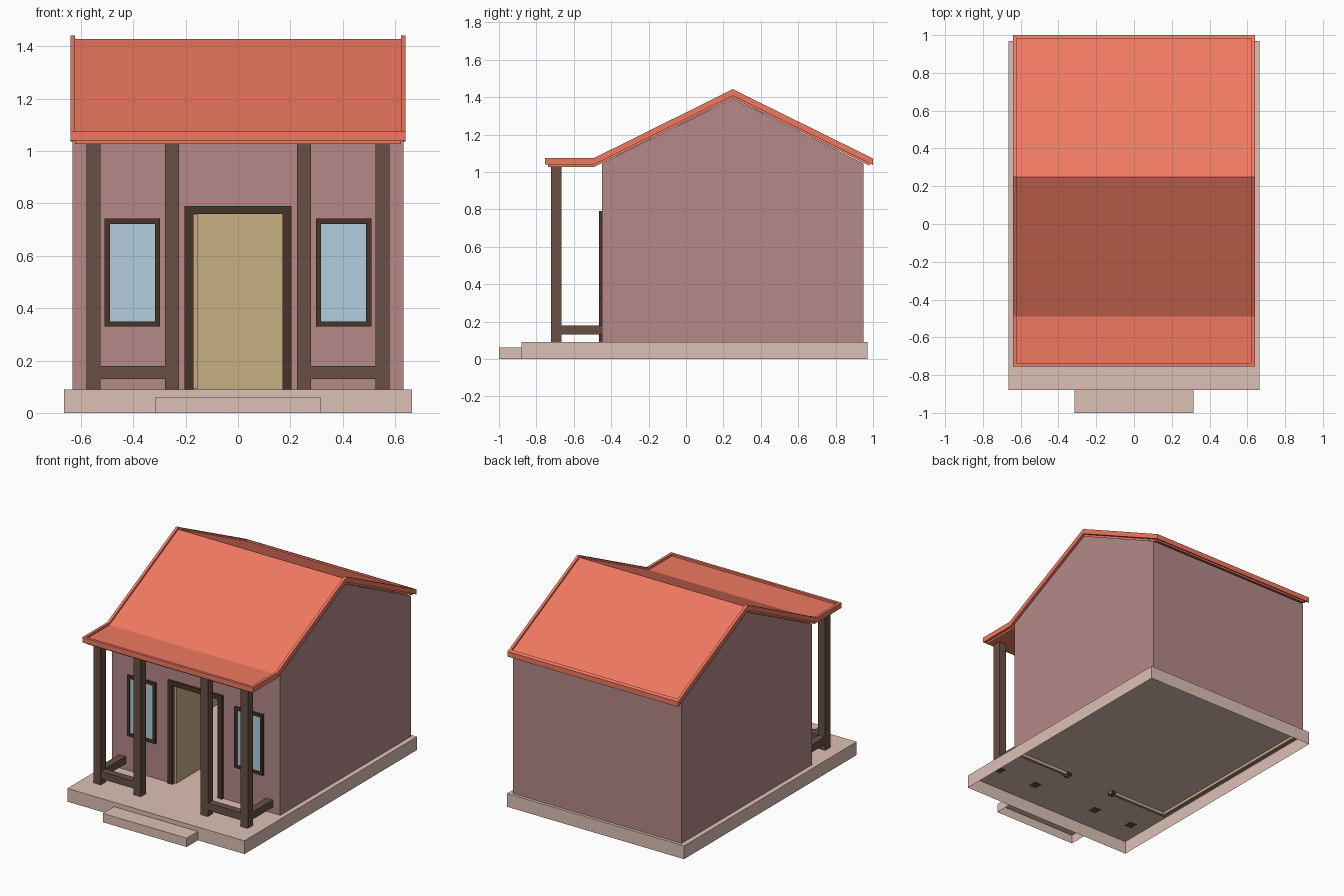
import bpy, bmesh

if "Cube" in bpy.data.objects:
    bpy.data.objects.remove(bpy.data.objects["Cube"])


def mat(name, r, g, b):
    m = bpy.data.materials.new(name)
    m.diffuse_color = (r, g, b, 1)
    m.use_nodes = True
    m.node_tree.nodes["Principled BSDF"].inputs["Base Color"].default_value = m.diffuse_color
    return m


STONE = mat("stone", 0.72, 0.53, 0.46)
PINK = mat("pink_plaster", 0.46, 0.25, 0.25)
TAN = mat("tan_plaster", 0.58, 0.43, 0.23)
WOOD = mat("brown_wood", 0.14, 0.08, 0.06)
DARK = mat("dark_wood", 0.065, 0.033, 0.022)
GLASS = mat("glass", 0.45, 0.62, 0.73)
RED = mat("roof_red", 0.87, 0.19, 0.12)


def prism(name, pts, axis, a, b, m, inner=None):
    """Extrude a 2D profile along x (pts are y,z) or y (pts are x,z).
    inner = (axis index, sign): faces pointing that way become tan."""
    bm = bmesh.new()
    put = (lambda p, t: (t, p[0], p[1])) if axis == "x" else (lambda p, t: (p[0], t, p[1]))
    v0 = [bm.verts.new(put(p, a)) for p in pts]
    v1 = [bm.verts.new(put(p, b)) for p in pts]
    bm.faces.new(v0)
    bm.faces.new(v1)
    n = len(pts)
    for i in range(n):
        j = (i + 1) % n
        bm.faces.new((v0[i], v0[j], v1[j], v1[i]))
    bmesh.ops.recalc_face_normals(bm, faces=bm.faces)
    if inner:
        for f in bm.faces:
            if f.normal[inner[0]] * inner[1] > 0.9:
                f.material_index = 1
    me = bpy.data.meshes.new(name)
    bm.to_mesh(me)
    bm.free()
    me.materials.append(m)
    if inner:
        me.materials.append(TAN)
    ob = bpy.data.objects.new(name, me)
    bpy.context.collection.objects.link(ob)
    return ob


def box(name, x0, x1, y0, y1, z0, z1, m, inner=None):
    return prism(name, [(x0, z0), (x1, z0), (x1, z1), (x0, z1)], "y", y0, y1, m, inner)


def open_bottom(ob):
    bm = bmesh.new()
    bm.from_mesh(ob.data)
    low = [f for f in bm.faces if f.normal.z < -0.9]
    bmesh.ops.delete(bm, geom=low, context="FACES")
    bm.to_mesh(ob.data)
    bm.free()


# Plinth and entrance step, hollow underneath
open_bottom(box("plinth", -0.665, 0.665, -0.88, 0.97, 0, 0.09, STONE))
open_bottom(box("step", -0.315, 0.315, -1.0, -0.88, 0, 0.06, STONE))

# Walls: gabled sides, plain back, front with a door opening
FLOOR, EAVE = 0.07, 1.045
gable = [(-0.45, FLOOR), (0.95, FLOOR), (0.95, EAVE), (0.25, 1.392), (-0.45, EAVE)]
for side, s in (("left", -1), ("right", 1)):
    prism(side + "_wall", gable, "x", s * 0.61, s * 0.632, PINK, (0, -s))
box("back_wall", -0.61, 0.61, 0.93, 0.95, FLOOR, EAVE, PINK, (1, -1))
front = [(-0.61, FLOOR), (-0.17, FLOOR), (-0.17, 0.76), (0.17, 0.76), (0.17, FLOOR),
         (0.61, FLOOR), (0.61, EAVE), (-0.61, EAVE)]
prism("front_wall", front, "y", -0.45, -0.43, PINK, (1, 1))

# Door frame and door swung open to the inside
frame = [(-0.205, FLOOR), (-0.17, FLOOR), (-0.17, 0.76), (0.17, 0.76), (0.17, FLOOR),
         (0.205, FLOOR), (0.205, 0.79), (-0.205, 0.79)]
prism("door_frame", frame, "y", -0.465, -0.425, DARK)
box("door", -0.17, -0.155, -0.44, -0.11, 0.092, 0.758, TAN)

for side, s in (("left", -1), ("right", 1)):
    # Window
    c = s * 0.403
    box(side + "_window_glass", c - 0.09, c + 0.09, -0.457, -0.427, 0.345, 0.73, GLASS)
    for e, d in (("outer", 1), ("inner", -1)):
        x = c + s * d * 0.096
        box(f"{side}_window_{e}_stile", x - 0.01, x + 0.01, -0.465, -0.424, 0.33, 0.742, DARK)
    for e, z in (("sill", 0.33), ("head", 0.722)):
        box(f"{side}_window_{e}", c - 0.087, c + 0.087, -0.465, -0.424, z, z + 0.02, DARK)
    # Porch posts and low rails
    for e, x in (("inner", 0.252), ("outer", 0.552)):
        x *= s
        box(f"{side}_{e}_post", x - 0.027, x + 0.027, -0.722, -0.665, 0.088, 1.04, WOOD)
    x = s * 0.402
    box(side + "_front_rail", x - 0.124, x + 0.124, -0.718, -0.669, 0.13, 0.18, WOOD)
    x = s * 0.552
    box(side + "_side_rail", x - 0.025, x + 0.025, -0.666, -0.45, 0.13, 0.18, WOOD)

# Roof: recessed covering surrounded by a raised rim
rim = [(-0.755, 1.075), (-0.49, 1.075), (0.25, 1.442), (1.0, 1.072)]
cover = [(-0.737, 1.075), (-0.49, 1.075), (0.25, 1.442), (0.982, 1.081)]


def band(pts, top, bottom):
    return [(y, z - top) for y, z in pts] + [(y, z - bottom) for y, z in reversed(pts)]


prism("roof_cover", band(cover, 0.014, 0.048), "x", -0.622, 0.622, RED)
for side, s in (("left", -1), ("right", 1)):
    prism(side + "_roof_rim", band(rim, 0, 0.035), "x", s * 0.622, s * 0.64, RED)
prism("front_roof_rim", band([rim[0], cover[0]], 0, 0.035), "x", -0.622, 0.622, RED)
prism("back_roof_rim", band([cover[3], rim[3]], 0, 0.035), "x", -0.622, 0.622, RED)
